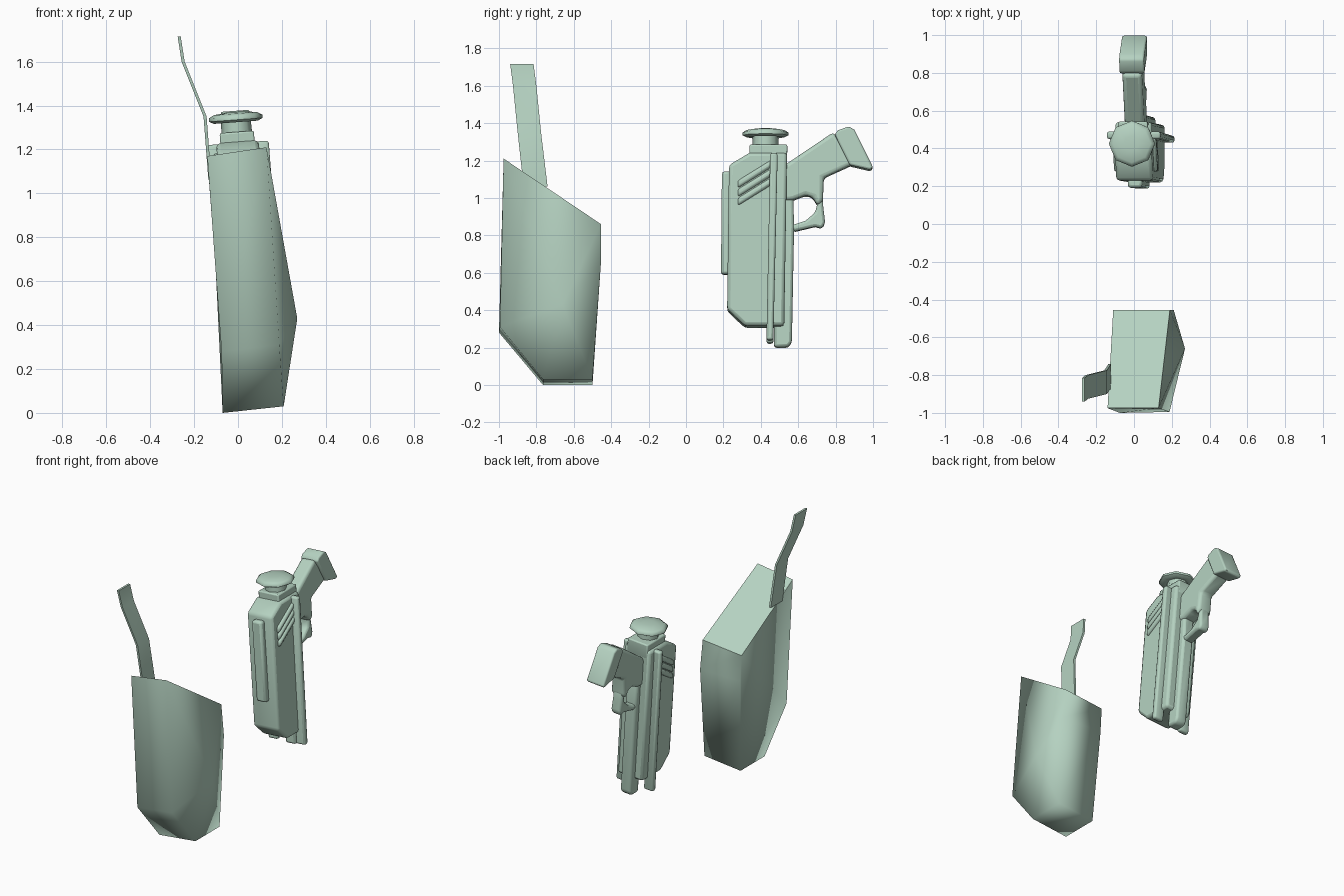
import bpy, bmesh, math

green = bpy.data.materials.new("green")
green.diffuse_color = (0.46, 0.64, 0.53, 1)


def lean(x, y, z):
    # the whole pistol leans slightly sideways
    return (x + 0.03 - 0.075 * (z - 0.8), y, z + 0.075 * x)


def finish(name, bm, angle=40, bevel=0.0, segs=2):
    bmesh.ops.recalc_face_normals(bm, faces=bm.faces)
    me = bpy.data.meshes.new(name)
    bm.to_mesh(me)
    bm.free()
    me.materials.append(green)
    ob = bpy.data.objects.new(name, me)
    bpy.context.collection.objects.link(ob)
    if bevel:
        m = ob.modifiers.new("bevel", 'BEVEL')
        m.width, m.segments, m.limit_method = bevel, segs, 'ANGLE'
        m.angle_limit = math.radians(35)
    bpy.ops.object.select_all(action='DESELECT')
    ob.select_set(True)
    bpy.context.view_layer.objects.active = ob
    bpy.ops.object.shade_smooth_by_angle(angle=math.radians(angle))
    return ob


def bridge(bm, loops, cap_ends=(True, True)):
    n = len(loops[0])
    for a, b in zip(loops, loops[1:]):
        for i in range(n):
            j = (i + 1) % n
            bm.faces.new((a[i], a[j], b[j], b[i]))
    if cap_ends[0]:
        bm.faces.new(loops[0])
    if cap_ends[1]:
        bm.faces.new(loops[-1])


def prism(name, yz, x0, x1, bevel=0.012, segs=2, angle=89):
    # side profile extruded across x, then leaned
    bm = bmesh.new()
    bridge(bm, [[bm.verts.new(lean(x, y, z)) for y, z in yz] for x in (x0, x1)])
    return finish(name, bm, angle, bevel, segs)


# holster: two side outlines, with the right side bulging to a centre point
bm = bmesh.new()
left = [(-0.14, -0.975, 1.17), (-0.11, -0.455, 0.83), (-0.1, -0.455, 0.65),
        (-0.07, -0.5, 0), (-0.07, -0.765, 0), (-0.075, -1, 0.28)]
right = [(0.13, -0.975, 1.21), (0.19, -0.455, 0.86), (0.21, -0.455, 0.65),
         (0.208, -0.5, 0.03), (0.208, -0.765, 0.03), (0.188, -0.995, 0.31)]
rings = [[bm.verts.new(p) for p in ring] for ring in (left, right)]
bridge(bm, rings, (True, False))
peak = bm.verts.new((0.27, -0.66, 0.43))
for i in range(6):
    bm.faces.new((rings[1][i], rings[1][(i + 1) % 6], peak))
# crisp rim around the slanted top, soft sides
rim = {rings[0][0], rings[0][1], rings[1][0], rings[1][1]}
for e in bm.edges:
    if set(e.verts) <= rim:
        e.smooth = False
finish("holster", bm, 110)

# holster strap: thin bent ribbon
bm = bmesh.new()
path = [(-0.128, 1.06, -0.868, -0.74), (-0.15, 1.35, -0.90, -0.775),
        (-0.25, 1.6, -0.925, -0.80), (-0.268, 1.715, -0.94, -0.815)]
loops = []
for x, z, ya, yb in path:
    loops.append([bm.verts.new(p) for p in
                  ((x - 0.007, ya, z), (x + 0.007, ya, z), (x + 0.007, yb, z), (x - 0.007, yb, z))])
bridge(bm, loops)
finish("holster_strap", bm, 40)

# main body, raised block on top and front strip
prism("body", [(0.23, 1.17), (0.34, 1.235), (0.54, 1.235), (0.525, 0.31), (0.315, 0.31), (0.22, 0.40)],
      -0.097, 0.097, 0.018)
prism("top_block", [(0.34, 1.18), (0.34, 1.28), (0.542, 1.28), (0.54, 1.18)], -0.078, 0.078, 0.008)
prism("front_strip", [(0.192, 1.14), (0.24, 1.14), (0.235, 0.59), (0.187, 0.59)], -0.038, 0.038, 0.015)

# back spine bar
prism("back_bar", [(0.48, 1.1), (0.57, 1.1), (0.578, 0.85), (0.566, 0.225), (0.545, 0.2), (0.47, 0.2)],
      -0.04, 0.04, 0.015)

# side rails and slanted grip ribs on both sides
for side, label in ((1, "right"), (-1, "left")):
    prism(f"{label}_rail", [(0.45, 1.23), (0.49, 1.23), (0.467, 0.23), (0.43, 0.23)],
          side * 0.07, side * 0.142, 0.012)
    for k in range(3):
        z = 1.065 - 0.047 * k
        prism(f"{label}_rib_{k + 1}",
              [(0.277, z + 0.02), (0.455, z + 0.13), (0.455, z + 0.09), (0.277, z - 0.02)],
              side * 0.07, side * 0.115, 0.013)

# eight-sided knob on top
bm = bmesh.new()
profile = [(0.07, 1.26), (0.068, 1.33), (0.1, 1.324), (0.122, 1.335), (0.122, 1.35), (0.1, 1.363), (0.04, 1.371)]
bridge(bm, [[bm.verts.new(lean(r * math.cos(math.tau * k / 8), 0.425 + r * math.sin(math.tau * k / 8), z))
             for k in range(8)] for r, z in profile])
finish("top_knob", bm, 60)

# handle with butt
prism("handle", [(0.50, 1.155), (0.545, 1.185), (0.79, 1.35), (0.90, 1.18), (0.735, 1.105),
                 (0.733, 0.98), (0.70, 0.955), (0.68, 1.0), (0.64, 1.012), (0.57, 0.985), (0.50, 0.98)],
      -0.052, 0.052, 0.028, 3)
prism("butt", [(0.795, 1.335), (0.812, 1.357), (0.87, 1.378), (0.90, 1.36), (1.0, 1.16),
               (0.985, 1.146), (0.875, 1.172)], -0.066, 0.066, 0.014, 3)

# trigger guard
prism("trigger_guard", [(0.54, 0.865), (0.58, 0.857), (0.64, 0.877), (0.69, 0.92), (0.70, 0.96), (0.69, 1.03),
                        (0.73, 1.03), (0.734, 0.95), (0.744, 0.865), (0.727, 0.835), (0.69, 0.845),
                        (0.585, 0.82), (0.54, 0.83)], -0.035, 0.035, 0.014)
